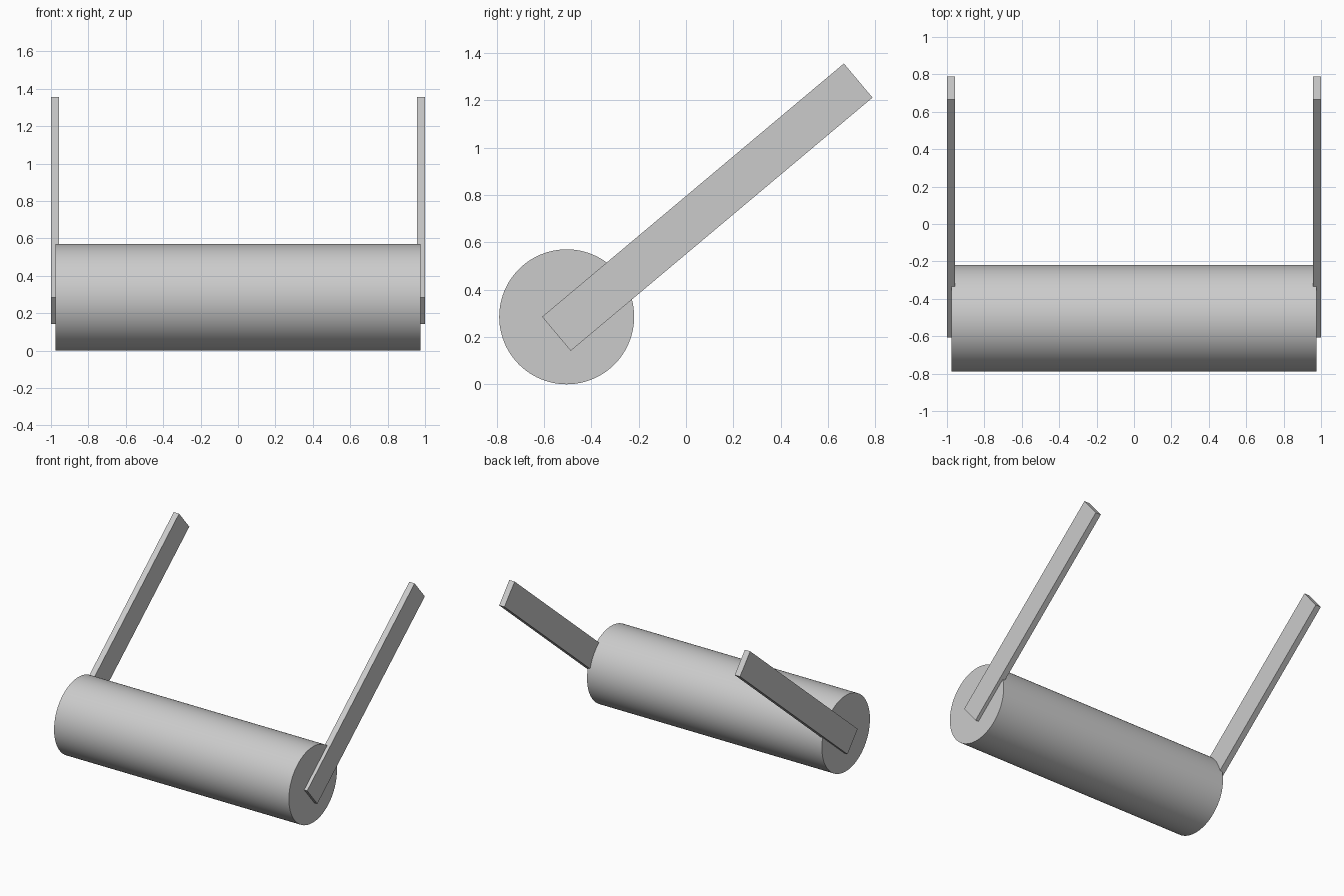
import bpy
import math

cube = bpy.data.objects.get("Cube")
if cube:
    bpy.data.objects.remove(cube, do_unlink=True)

grey = bpy.data.materials.new("plain_grey")
grey.use_nodes = True
colour = (0.6, 0.6, 0.6, 1)
grey.diffuse_color = colour
grey.node_tree.nodes["Principled BSDF"].inputs["Base Color"].default_value = colour

# Roller drum lying along x
bpy.ops.mesh.primitive_cylinder_add(
    vertices=96, radius=0.285, depth=1.95,
    location=(0, -0.504, 0.285), rotation=(0, math.pi / 2, 0))
drum = bpy.context.object
drum.name = "roller_drum"
drum.data.materials.append(grey)
bpy.ops.object.shade_smooth_by_angle(angle=math.radians(30))

# Flat side arms, rising backward from the drum ends
for name, side in (("left_arm", 1), ("right_arm", -1)):
    bpy.ops.mesh.primitive_cube_add(
        size=1, location=(side * 0.978, 0.09, 0.748),
        rotation=(math.radians(40), 0, 0))
    arm = bpy.context.object
    arm.name = name
    arm.scale = (0.044, 1.664, 0.188)
    bpy.ops.object.transform_apply(location=False, rotation=False, scale=True)
    arm.data.materials.append(grey)
